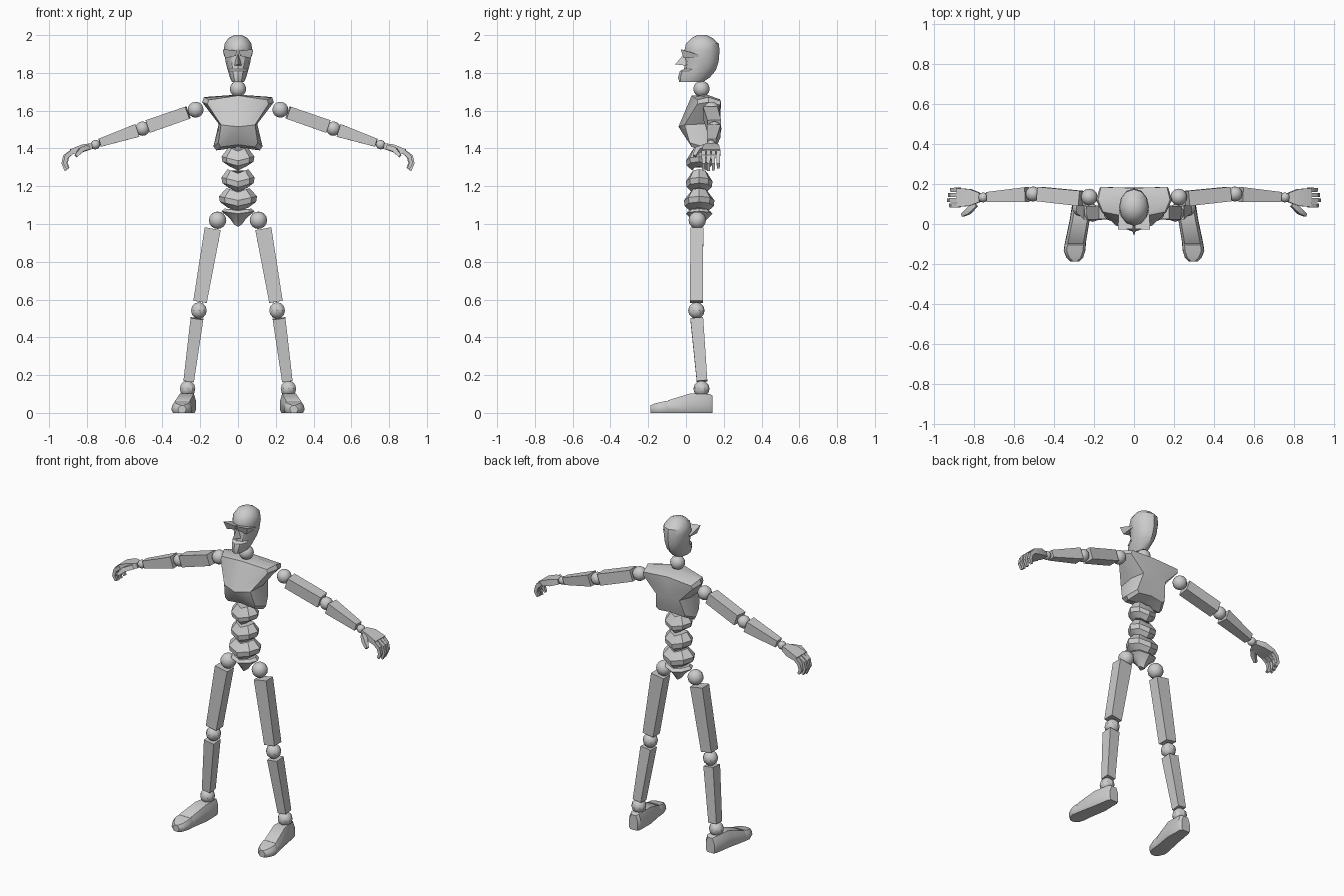
import bpy, bmesh, math
from mathutils import Vector

if "Cube" in bpy.data.objects:
    bpy.data.objects.remove(bpy.data.objects["Cube"])

grey = bpy.data.materials.new("plain_grey")
grey.diffuse_color = (0.6, 0.6, 0.6, 1)
grey.use_nodes = True
grey.node_tree.nodes["Principled BSDF"].inputs["Base Color"].default_value = grey.diffuse_color
SIDES = ((1, "left_"), (-1, "right_"))


def finish(name, bm):
    bmesh.ops.recalc_face_normals(bm, faces=bm.faces[:])
    me = bpy.data.meshes.new(name)
    bm.to_mesh(me)
    bm.free()
    me.materials.append(grey)
    ob = bpy.data.objects.new(name, me)
    bpy.context.collection.objects.link(ob)
    return ob


def loft(name, rings, s=1):
    """Skin a list of equal rings and cap both ends; s=-1 mirrors in x."""
    bm = bmesh.new()
    vs = [[bm.verts.new((s * p[0], p[1], p[2])) for p in r] for r in rings]
    n = len(vs[0])
    for a, b in zip(vs, vs[1:]):
        for i in range(n):
            j = (i + 1) % n
            bm.faces.new((a[i], a[j], b[j], b[i]))
    bm.faces.new(vs[0])
    bm.faces.new(vs[-1])
    return finish(name, bm)


def ball(name, c, r, s=1, seg=12, rings=8):
    bm = bmesh.new()
    bmesh.ops.create_uvsphere(bm, u_segments=seg, v_segments=rings, radius=r)
    bmesh.ops.translate(bm, verts=bm.verts[:], vec=(s * c[0], c[1], c[2]))
    return finish(name, bm)


def bar(name, pts, sizes, s=1):
    """Four-sided bar along a path; sizes are half heights and half depths."""
    pts = [Vector(p) for p in pts]
    rings = []
    for i, (p, (a, b)) in enumerate(zip(pts, sizes)):
        d = (pts[min(i + 1, len(pts) - 1)] - pts[max(i - 1, 0)]).normalized()
        n = d.cross(Vector((0, 1, 0))).normalized()
        w = n.cross(d).normalized()
        rings.append([p + n * a * u + w * b * v
                      for u, v in ((1, 1), (1, -1), (-1, -1), (-1, 1))])
    return loft(name, rings, s)


def oval(z, hw, y0, y1, n, lift=0.0):
    """Horizontal ring whose sides rise by lift, first point at the front."""
    out = []
    for i in range(n):
        t = 2 * math.pi * i / n
        x = math.sin(t)
        out.append((hw * x, (y0 + y1) / 2 - (y1 - y0) / 2 * math.cos(t),
                    z + lift * abs(x)))
    return out


# Head
loft("head", [oval(*r, 12) for r in (
    (1.752, .032, -.036, .09), (1.775, .043, -.042, .125),
    (1.81, .053, -.032, .155), (1.82, .056, -.01, .16),
    (1.86, .066, -.005, .173), (1.92, .075, -.008, .178),
    (1.955, .071, 0, .173), (1.985, .05, .03, .14), (2.0, .02, .06, .11))])

# Nose wedge
loft("nose", [[(0, -.01, 1.9), (.004, 0, 1.9), (-.004, 0, 1.9)],
              [(0, -.058, 1.845), (.021, .005, 1.838), (-.021, .005, 1.838)]])

# Glasses, one wedge for each eye
for s, side in SIDES:
    loft(side + "glasses", [
        [(.004, -.025, 1.918), (.012, -.015, 1.89), (.012, .02, 1.89), (.004, .02, 1.912)],
        [(.081, -.028, 1.925), (.068, -.012, 1.878), (.07, .07, 1.885), (.075, .07, 1.895)]], s)

ball("neck_joint", (0, .082, 1.715), .043)

# Star-shaped chest: front, rim and back outlines
outlines = (
    [(0, .03, 1.68), (.155, .06, 1.657), (.162, .06, 1.635), (.09, -.008, 1.525),
     (.104, .02, 1.43), (.09, .03, 1.408), (0, .025, 1.42)],
    [(0, .11, 1.685), (.18, .12, 1.672), (.19, .12, 1.645), (.102, .1, 1.53),
     (.13, .09, 1.41), (.115, .085, 1.39), (0, .08, 1.405)],
    [(0, .18, 1.66), (.165, .185, 1.65), (.172, .18, 1.63), (.08, .18, 1.535),
     (.1, .15, 1.435), (.085, .145, 1.42), (0, .15, 1.43)])
bm = bmesh.new()
loops = [[bm.verts.new(p) for p in o] +
         [bm.verts.new((-p[0], p[1], p[2])) for p in o[-2:0:-1]] for o in outlines]
for a, b in zip(loops, loops[1:]):
    for i in range(12):
        bm.faces.new((a[i], a[(i + 1) % 12], b[(i + 1) % 12], b[i]))
for loop, centre in ((loops[0], (0, -.04, 1.515)), (loops[2], (0, .182, 1.54))):
    h = bm.verts.new(centre)
    for i in range(12):
        bm.faces.new((loop[i], loop[(i + 1) % 12], h))
finish("chest", bm)

# Waist segments and pelvis
for name, lift, rows in (
        ("upper_waist", .022, ((1.385, .05), (1.335, .087), (1.308, .082), (1.283, .045))),
        ("middle_waist", .022, ((1.268, .055), (1.225, .088), (1.195, .083), (1.17, .05))),
        ("lower_waist", .022, ((1.168, .06), (1.125, .101), (1.095, .096), (1.065, .055))),
        ("pelvis", .012, ((1.07, .07), (1.055, .088), (1.02, .045), (.985, .02)))):
    loft(name, [oval(z, w, .07 - w * .8, .07 + w * .8, 8, lift) for z, w in rows])

for s, side in SIDES:
    # Arm
    ball(side + "shoulder_joint", (.224, .135, 1.605), .042, s)
    bar(side + "upper_arm", [(.265, .128, 1.59), (.475, .15, 1.517)],
        [(.034, .038), (.035, .036)], s)
    ball(side + "elbow_joint", (.505, .15, 1.505), .038, s)
    bar(side + "forearm", [(.535, .147, 1.495), (.732, .135, 1.43)],
        [(.035, .037), (.022, .025)], s)
    ball(side + "wrist_joint", (.755, .133, 1.42), .025, s)

    # Hand
    bar(side + "palm", [(.772, .133, 1.413), (.82, .133, 1.402), (.885, .132, 1.382)],
        [(.015, .023), (.02, .042), (.014, .047)], s)
    for i, finger in enumerate(("index", "middle", "ring", "little")):
        y = .093 + .026 * i
        k = (-.006, .003, 0, -.01)[i]
        bar(side + finger + "_finger",
            [(.875, y, 1.385), (.913 + k, y, 1.358), (.922 + k, y, 1.322), (.908 + k, y, 1.286 - k)],
            [(.012, .011), (.011, .01), (.01, .009), (.007, .007)], s)
    bar(side + "thumb", [(.795, .1, 1.405), (.83, .062, 1.392), (.858, .044, 1.36)],
        [(.013, .015), (.013, .014), (.008, .008)], s)

    # Leg
    ball(side + "hip_joint", (.108, .06, 1.02), .046, s)
    bar(side + "thigh", [(.134, .058, .975), (.201, .055, .588)],
        [(.043, .034), (.036, .034)], s)
    ball(side + "knee_joint", (.207, .055, .542), .044, s, 10, 6)
    bar(side + "shin", [(.217, .057, .5), (.261, .085, .168)],
        [(.034, .034), (.028, .028)], s)
    ball(side + "ankle_joint", (.267, .082, .128), .043, s, 10, 6)

    # Foot with a shallow toe crease
    rings = []
    for y, x0, x1, zt in ((.14, .235, .295, .092), (.125, .224, .305, .1),
                          (.02, .222, .322, .102), (-.094, .241, .346, .067),
                          (-.1, .241, .347, .06), (-.106, .241, .348, .063),
                          (-.135, .244, .352, .057), (-.17, .255, .338, .048),
                          (-.188, .275, .318, .04)):
        rings.append([(x0 + .008, y, 0), (x1 - .008, y, 0), (x1, y, .015),
                      (x1 - .002, y, zt * .65), (x1 - .015, y, zt),
                      (x0 + .012, y, zt), (x0 + .001, y, zt * .65), (x0, y, .015)])
    loft(side + "foot", rings, s)

# Smooth shading with sharp edges kept
for ob in bpy.context.collection.objects:
    ob.select_set(True)
    bpy.context.view_layer.objects.active = ob
bpy.ops.object.shade_smooth_by_angle(angle=math.radians(33))
